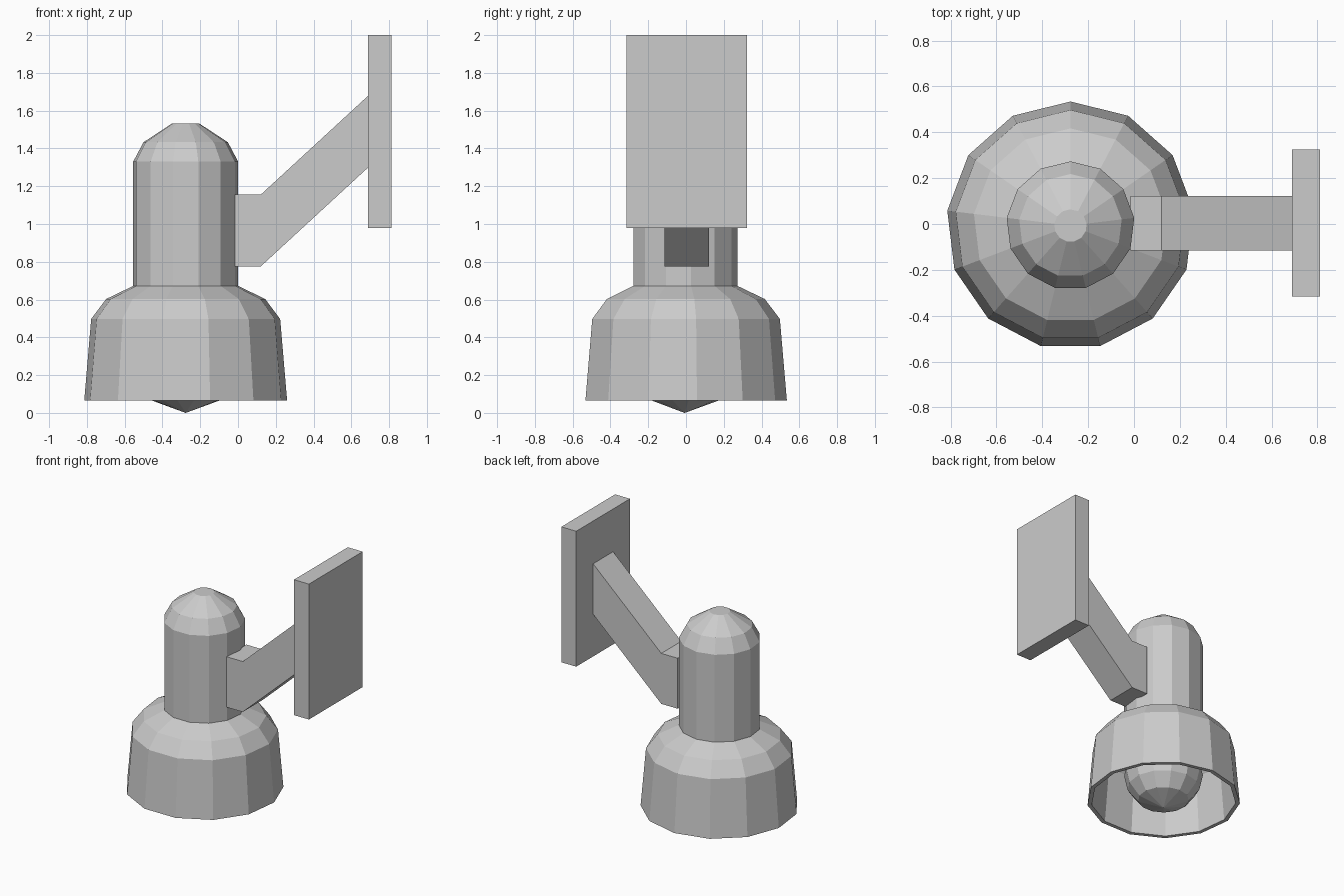
import bpy, bmesh
from math import sin, cos, pi, radians

if "Cube" in bpy.data.objects:
    bpy.data.objects.remove(bpy.data.objects["Cube"])

SIDES = 13
CX, CY = -0.277, -0.007   # lamp axis
AY = 0.004                # arm / plate centre line


def finish(name, bm):
    bmesh.ops.recalc_face_normals(bm, faces=bm.faces)
    me = bpy.data.meshes.new(name)
    bm.to_mesh(me)
    bm.free()
    ob = bpy.data.objects.new(name, me)
    bpy.context.collection.objects.link(ob)
    return ob


def lathe(name, profile, loop=False):
    """Revolve (radius, z) points around the lamp axis, one vertex on +y."""
    bm = bmesh.new()
    rings = []
    for r, z in profile:
        rings.append([bm.verts.new((CX + r * sin(2 * pi * i / SIDES),
                                    CY + r * cos(2 * pi * i / SIDES), z))
                      for i in range(SIDES)])
    pairs = list(zip(rings, rings[1:]))
    if loop:
        pairs.append((rings[-1], rings[0]))
    for a, b in pairs:
        for i in range(SIDES):
            j = (i + 1) % SIDES
            bm.faces.new((a[i], a[j], b[j], b[i]))
    if not loop:
        bm.faces.new(rings[0])
        bm.faces.new(rings[-1])
    bmesh.ops.remove_doubles(bm, verts=bm.verts, dist=1e-4)
    return finish(name, bm)


def extrude_xz(name, pts, half):
    """Prism from an x-z outline, symmetric about the arm centre line."""
    bm = bmesh.new()
    f = bm.faces.new([bm.verts.new((x, AY - half, z)) for x, z in pts])
    new = bmesh.ops.extrude_face_region(bm, geom=[f])["geom"]
    bmesh.ops.translate(bm, vec=(0, 2 * half, 0),
                        verts=[v for v in new if isinstance(v, bmesh.types.BMVert)])
    return finish(name, bm)


# lamp body with domed cap
lathe("lamp_body", [(0.28, 0.67), (0.28, 1.33), (0.225, 1.433), (0.071, 1.533)])

# hollow shade: outer skin, then inner skin
lathe("shade", [(0.541, 0.065), (0.504, 0.497), (0.424, 0.603), (0.28, 0.672),
                (0.27, 0.645), (0.405, 0.58), (0.475, 0.487), (0.511, 0.065)],
      loop=True)

# bulb
R = 0.28
bulb = [(0.0005, 0.0)]
bulb += [(R * sin(radians(a)), R - R * cos(radians(a))) for a in (40, 65, 90, 120)]
bulb += [(0.14, 0.67)]
b = lathe("bulb", [(max(r, 0.00001), z) for r, z in bulb])

# bent arm
extrude_xz("arm", [(-0.016, 0.775), (0.12, 0.775), (0.69, 1.30),
                   (0.69, 1.68), (0.12, 1.155), (-0.016, 1.155)], 0.119)

# wall plate
extrude_xz("wall_plate", [(0.688, 0.98), (0.812, 0.98), (0.812, 2.0), (0.688, 2.0)], 0.32)
